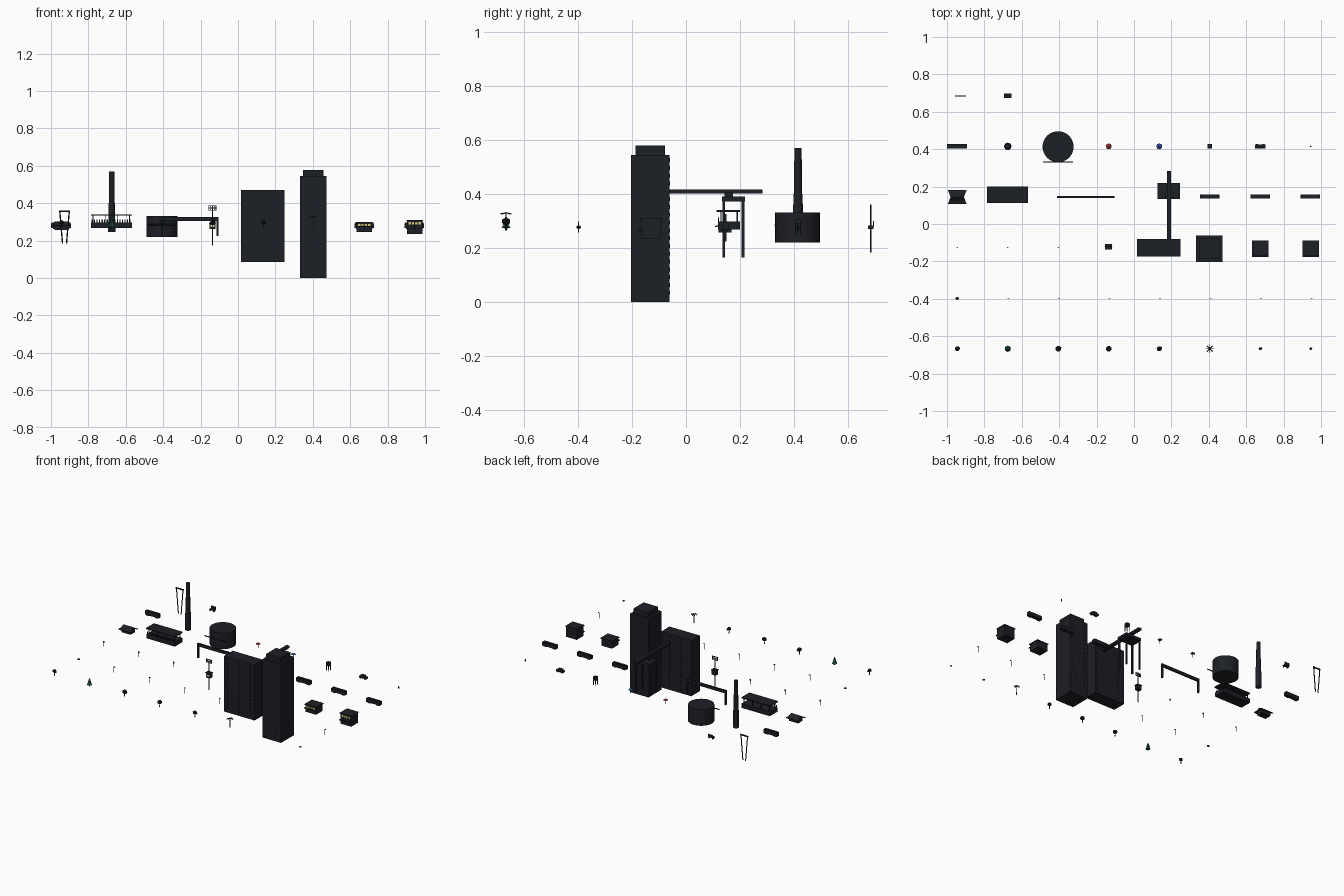
import bpy, bmesh, math
from mathutils import Matrix, Vector

def material(name, rgb):
    m = bpy.data.materials.new(name)
    m.diffuse_color = (*rgb, 1)
    return m

DARK = material("dark", (0.012, 0.014, 0.019))
GREEN = material("green", (0.02, 0.12, 0.08))
RED = material("red", (0.3, 0.03, 0.03))
BLUE = material("blue", (0.03, 0.07, 0.3))
YELLOW = material("yellow", (0.7, 0.6, 0.2))

def finish(name, bm, mat=DARK):
    me = bpy.data.meshes.new(name)
    bm.to_mesh(me)
    bm.free()
    me.materials.append(mat)
    ob = bpy.data.objects.new(name, me)
    bpy.context.collection.objects.link(ob)
    return ob

def add_box(bm, x0, x1, y0, y1, z0, z1):
    m = Matrix.Translation(((x0 + x1) / 2, (y0 + y1) / 2, (z0 + z1) / 2))
    bmesh.ops.create_cube(bm, size=1, matrix=m @ Matrix.Diagonal((x1 - x0, y1 - y0, z1 - z0, 1)))

def boxes(name, items, mat=DARK):
    bm = bmesh.new()
    for it in items:
        add_box(bm, *it)
    return finish(name, bm, mat)

def cone(name, x, y, z0, z1, r0, r1, n=8, mat=DARK):
    bm = bmesh.new()
    bmesh.ops.create_cone(bm, cap_ends=True, segments=n, radius1=r0, radius2=r1, depth=z1 - z0,
                          matrix=Matrix.Translation((x, y, (z0 + z1) / 2)))
    return finish(name, bm, mat)

def rod(name, a, b, r, n=6):
    a, b = Vector(a), Vector(b)
    m = Matrix.Translation((a + b) / 2) @ (b - a).to_track_quat('Z', 'Y').to_matrix().to_4x4()
    bm = bmesh.new()
    bmesh.ops.create_cone(bm, cap_ends=True, segments=n, radius1=r, radius2=r, depth=(b - a).length, matrix=m)
    return finish(name, bm)

def blob(name, x, y, z, r, sz=1.0):
    bm = bmesh.new()
    bmesh.ops.create_icosphere(bm, subdivisions=1, radius=r,
                               matrix=Matrix.Translation((x, y, z)) @ Matrix.Diagonal((1, 1, sz, 1)))
    return finish(name, bm)

def col(i):
    return -0.945 + 0.27 * i

R0, R1, R2, R3, R4, R5 = -0.667, -0.398, -0.125, 0.147, 0.415, 0.685

# Trees and bushes
for i, r in ((0, 0.014), (2, 0.017), (3, 0.017), (4, 0.015)):
    cone("tree_trunk", col(i), R0, 0.266, 0.292, 0.003, 0.0025, 6)
    blob("tree_crown", col(i), R0, 0.299, r, 0.85)
    if i != 3:
        blob("tree_side_crown", col(i) + 0.007, R0 + 0.003, 0.294, r * 0.65)
cone("pine_trunk", col(1), R0, 0.265, 0.28, 0.003, 0.003, 6)
for k in range(3):
    cone("pine_tier", col(1), R0, 0.275 + k * 0.012, 0.296 + k * 0.012, 0.017 - k * 0.004, 0.001, 8, GREEN)
cone("palm_trunk", col(5), R0, 0.268, 0.331, 0.003, 0.002, 6)
for k in range(8):
    a = k * math.pi / 4
    rod("palm_leaf", (col(5), R0, 0.331),
        (col(5) + 0.021 * math.cos(a), R0 + 0.021 * math.sin(a), 0.326), 0.002, 4)
for i, r in ((6, 0.009), (7, 0.007)):
    blob("bush", col(i), R0, 0.277, r, 0.7)
    blob("bush_side", col(i) + r * 0.6, R0 + 0.003, 0.276, r * 0.7, 0.7)

# Street furniture
blob("shrub", col(0), R1, 0.277, 0.01, 0.7)
for i in range(1, 8):
    x = col(i)
    rod("lamp_post", (x, R1, 0.257), (x, R1, 0.296), 0.0016)
    boxes("lamp_arm", [(x - 0.002, x + 0.01, R1 - 0.0015, R1 + 0.0015, 0.294, 0.298)])
for i in range(3):
    x = col(i)
    rod("sign_post", (x, R2, 0.262), (x, R2, 0.298), 0.0014)
    boxes("sign_plate", [(x - 0.005, x + 0.005, R2 - 0.002, R2 - 0.001, 0.288, 0.3)])

# Kiosk
boxes("kiosk", [(-0.152, -0.121, -0.134, -0.109, 0.262, 0.292), (-0.156, -0.118, -0.137, -0.106, 0.292, 0.297)])
boxes("kiosk_window", [(-0.148, -0.125, -0.1355, -0.134, 0.274, 0.284)], YELLOW)
# Lattice panel on a mast
rod("mast", (-0.137, -0.122, 0.175), (-0.137, -0.122, 0.37), 0.003)
boxes("mast_panel", [(-0.159, -0.116, -0.124, -0.12, z, z + 0.003) for z in (0.362, 0.373, 0.384)]
      + [(x, x + 0.003, -0.124, -0.12, 0.362, 0.387) for x in (-0.159, -0.148, -0.138, -0.129, -0.119)])

# Slab and tower
boxes("slab_building", [(0.016, 0.249, -0.174, -0.081, 0.085, 0.472)])
boxes("tower", [(0.331, 0.473, -0.203, -0.061, 0.0, 0.545), (0.347, 0.457, -0.187, -0.078, 0.545, 0.579)])

def windows(name, x0, x1, y0, y1, z0, z1, nx, nz):
    w, h = (x1 - x0) / nx, (z1 - z0) / nz
    items = []
    for i in range(nx):
        for k in range(nz):
            xa, za = x0 + (i + 0.2) * w, z0 + (k + 0.25) * h
            for y in (y0, y1):
                items.append((xa, xa + 0.6 * w, y - 0.0008, y + 0.0008, za, za + 0.5 * h))
    boxes(name, items)

windows("slab_windows", 0.022, 0.243, -0.174, -0.081, 0.1, 0.465, 10, 14)
windows("tower_windows", 0.337, 0.467, -0.203, -0.061, 0.02, 0.54, 6, 18)

# Shops
for x, z0, z1, n in ((col(6), 0.246, 0.298, 1), (col(7), 0.235, 0.309, 2)):
    boxes("shop_body", [(x - 0.041, x + 0.041, -0.165, -0.092, z0, z1 - 0.004)])
    boxes("shop_roof", [(x - 0.045, x + 0.045, -0.169, -0.089, z1 - 0.004, z1 + 0.002)])
    boxes("shop_awning", [(x - 0.045, x + 0.045, -0.176, -0.163, z0 + 0.027, z0 + 0.031)])
    boxes("shop_windows", [(x - 0.034 + k * 0.018, x - 0.021 + k * 0.018, -0.1665, -0.165,
                            z1 - 0.022, z1 - 0.01) for k in range(4)], YELLOW)

# House with a flared ridge roof
x = col(0)
boxes("old_house_body", [(x - 0.035, x + 0.035, 0.12, 0.168, 0.258, 0.284)])
bm = bmesh.new()
section = ((0.107, 0.281, 0.05), (0.125, 0.287, 0.043), (0.144, 0.303, 0.036),
           (0.163, 0.287, 0.043), (0.181, 0.281, 0.05))
rows = [[bm.verts.new((x + s * w, y, z - d)) for s, d in ((-1, 0), (1, 0), (1, 0.004), (-1, 0.004))]
        for y, z, w in section]
for a, b in zip(rows, rows[1:]):
    for k in range(4):
        bm.faces.new((a[k], a[(k + 1) % 4], b[(k + 1) % 4], b[k]))
bm.faces.new(rows[0])
bm.faces.new(rows[-1])
bmesh.ops.recalc_face_normals(bm, faces=bm.faces)
finish("old_house_roof", bm)

# Station
boxes("station_platform", [(-0.785, -0.568, 0.118, 0.2, 0.268, 0.298)])
boxes("station_roof", [(-0.787, -0.566, 0.113, 0.2, 0.334, 0.341)])
boxes("station_posts", [(px - 0.002, px + 0.002, py - 0.002, py + 0.002, 0.298, 0.334)
                        for px in (-0.775, -0.71, -0.645, -0.58) for py in (0.13, 0.19)])
boxes("station_fence", [(-0.783 + k * 0.0135, -0.777 + k * 0.0135, 0.118, 0.122, 0.298, 0.314) for k in range(16)])

# Overhead gantry
boxes("gantry", [(-0.411, -0.105, 0.139, 0.15, 0.306, 0.326),
                 (-0.411, -0.4, 0.139, 0.15, 0.225, 0.306), (-0.116, -0.105, 0.139, 0.15, 0.225, 0.306)])

# Harbour crane
boxes("crane_legs", [(a - 0.005, a + 0.005, b - 0.005, b + 0.005, 0.165, 0.372)
                     for a in (0.132, 0.239) for b in (0.14, 0.211)])
boxes("crane_deck", [(0.125, 0.246, 0.133, 0.218, 0.372, 0.391)])
boxes("crane_cabin", [(0.165, 0.21, 0.142, 0.175, 0.391, 0.405)])
boxes("crane_boom", [(0.176, 0.199, -0.1, 0.283, 0.402, 0.417)])

# Train cars
for x, y in ((0.405, R3), (0.675, R3), (0.942, R3), (-0.946, R4)):
    boxes("train_car", [(x - 0.053, x + 0.053, y - 0.0115, y + 0.0115, 0.268, 0.292),
                        (x - 0.05, x + 0.05, y - 0.009, y + 0.009, 0.292, 0.296)])
    boxes("train_wheels", [(x + d - 0.01, x + d + 0.01, y - 0.009, y + 0.009, 0.263, 0.268) for d in (-0.034, 0.034)])

# Chimney and storage tank
cone("chimney_base", col(1), R4, 0.245, 0.40, 0.0195, 0.017, 16)
cone("chimney_stack", col(1), R4, 0.40, 0.57, 0.015, 0.0135, 16)
cone("tank", -0.406, 0.413, 0.22, 0.331, 0.083, 0.083, 32)
rod("tank_pipe", (-0.487, 0.331, 0.285), (-0.326, 0.331, 0.285), 0.004)

# Parasols
for i, m in ((3, RED), (4, BLUE)):
    rod("parasol_pole", (col(i), R4, 0.262), (col(i), R4, 0.296), 0.0015)
    cone("parasol_canopy", col(i), R4, 0.29, 0.3, 0.016, 0.001, 8, m)

# Small water tower
x = col(5)
boxes("water_tower_legs", [(x + a - 0.0015, x + a + 0.0015, R4 + b - 0.0015, R4 + b + 0.0015, 0.25, 0.285)
                           for a in (-0.009, 0.009) for b in (-0.009, 0.009)])
boxes("water_tower_tank", [(x - 0.012, x + 0.012, R4 - 0.012, R4 + 0.012, 0.285, 0.308)])

# Car and bollard
x = col(6)
boxes("car", [(x - 0.028, x + 0.028, R4 - 0.011, R4 + 0.011, 0.27, 0.281),
              (x - 0.017, x + 0.013, R4 - 0.0095, R4 + 0.0095, 0.281, 0.291)])
for a in (-0.017, 0.017):
    for b in (-0.01, 0.01):
        rod("car_wheel", (x + a, R4 + b - 0.002, 0.27), (x + a, R4 + b + 0.002, 0.27), 0.005, 8)
cone("bollard", col(7), R4, 0.27, 0.285, 0.004, 0.003, 6)

# Tapering frame and bench
rod("frame_leg_left", (-0.953, R5, 0.358), (-0.938, R5, 0.184), 0.0035)
rod("frame_leg_right", (-0.902, R5, 0.358), (-0.917, R5, 0.184), 0.0035)
boxes("frame_bar", [(-0.958, -0.898, R5 - 0.003, R5 + 0.003, 0.353, 0.361)])
x = col(1)
boxes("bench", [(x - 0.019, x + 0.019, 0.674, 0.696, 0.279, 0.284), (x - 0.019, x + 0.019, 0.692, 0.697, 0.284, 0.3)]
      + [(x + a - 0.002, x + a + 0.002, 0.675, 0.695, 0.27, 0.279) for a in (-0.014, 0.014)])
